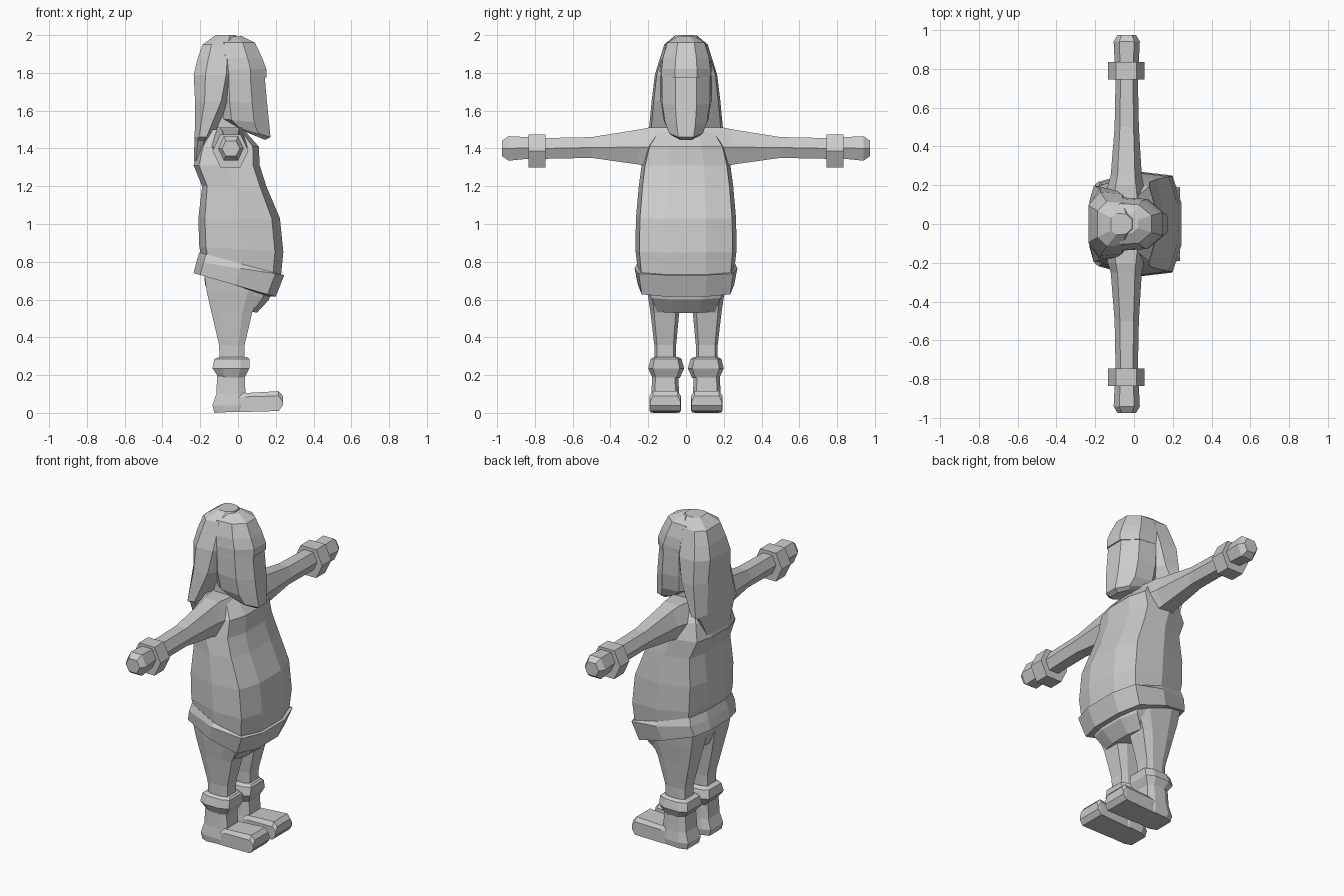
import bpy, bmesh

grey = bpy.data.materials.new("stone grey")
grey.diffuse_color = (0.6, 0.6, 0.6, 1)

# Half outlines: (share of depth from back to front, share of half width)
BODY = [(1, .4), (.9, .92), (.5, 1), (.08, .8), (0, .35)]
ROUND = [(1, .42), (.72, .94), (.3, 1), (.06, .6)]
BOX = [(1, .75), (.75, 1), (.25, 1), (0, .75)]
SQUARE = [(1, 1), (0, 1)]


def ring(half, zb, xb, xf, w, y=0, zf=None):
    """Closed outline, symmetric about y, tilted from zb (back) to zf (front)."""
    zf = zb if zf is None else zf
    both = half + [(d, -s) for d, s in reversed(half)]
    return [(xb + d * (xf - xb), y + s * w, zb + d * (zf - zb)) for d, s in both]


def loft(name, rings, mirror=False):
    """Skin a row of rings, with caps, optionally mirrored across y = 0."""
    bm = bmesh.new()
    rows = [[bm.verts.new(p) for p in r] for r in rings]
    n = len(rows[0])
    for a, b in zip(rows, rows[1:]):
        for i in range(n):
            j = (i + 1) % n
            bm.faces.new((a[i], a[j], b[j], b[i]))
    bm.faces.new(rows[0])
    bm.faces.new(rows[-1])
    bmesh.ops.recalc_face_normals(bm, faces=bm.faces)
    me = bpy.data.meshes.new(name)
    bm.to_mesh(me)
    bm.free()
    me.materials.append(grey)
    ob = bpy.data.objects.new(name, me)
    bpy.context.collection.objects.link(ob)
    if mirror:
        ob.modifiers.new("mirror", 'MIRROR').use_axis = (False, True, False)
    return ob


def stack(name, half, rows, mirror=False):
    return loft(name, [ring(half, *r) for r in rows], mirror)


# Tunic: rounded belly, shoulder blades, sloping chest top
stack("tunic", BODY, [
    (.80, -.19, .225, .255, 0, .70),
    (.88, -.205, .24, .268, 0, .85),
    (1.03, -.21, .222, .265),
    (1.20, -.19, .15, .25),
    (1.31, -.235, .115, .235),
    (1.41, -.21, .11, .21),
    (1.50, -.15, .03, .15)])

# Tilted hem band around the hips
stack("tunic_hem", BODY, [
    (.85, -.205, .235, .26, 0, .73),
    (.80, -.22, .245, .272, 0, .73),
    (.74, -.235, .20, .255, 0, .615),
    (.74, -.18, .16, .20, 0, .615)])

# Hips and crotch
stack("hips", BODY, [
    (.76, -.18, .18, .22, 0, .66),
    (.68, -.175, .165, .20, 0, .60),
    (.58, -.13, .10, .165, 0, .53)])

# Legs
stack("leg", BOX, [
    (.74, -.18, .13, .10, .115),
    (.64, -.165, .125, .092, .112),
    (.53, -.14, .075, .076, .112),
    (.36, -.10, .035, .058, .11),
    (.18, -.095, .03, .055, .11)], True)

# Faceted anklets
stack("anklet", BOX, [
    (.295, -.10, .05, .065, .105),
    (.285, -.125, .06, .082, .105),
    (.235, -.135, .06, .095, .105),
    (.185, -.10, .035, .072, .105)], True)

# Boots: upright shaft and long toe
stack("boot_shaft", BOX, [
    (.20, -.11, .035, .068, .11),
    (.10, -.115, .04, .074, .11),
    (.04, -.135, .05, .082, .11),
    (.0, -.125, .05, .078, .11, .01)], True)
loft("boot_toe", [
    [(x, .11 + s * w, z) for s, z in ((-1, z0), (1, z0), (1, z1), (.8, z2), (-.8, z2), (-1, z1))]
    for x, w, z0, z1, z2 in ((-.08, .07, .005, .07, .10), (.04, .078, .005, .085, .105),
                             (.215, .083, .01, .09, .115), (.237, .08, .04, .06, .09))], True)


def arm_ring(y, x0, x1, z0, z1):
    """Hexagon across the arm direction."""
    m, q = (z0 + z1) / 2, (x1 - x0) * .22
    return [(x0, y, m), (x0 + q, y, z1), (x1 - q, y, z1),
            (x1, y, m), (x1 - q, y, z0), (x0 + q, y, z0)]


# Arms with fists, tapering out from the shoulder
loft("arm", [arm_ring(*r) for r in (
    (.06, -.17, .08, 1.30, 1.51), (.20, -.135, .05, 1.305, 1.51),
    (.25, -.12, .04, 1.315, 1.50), (.50, -.10, .025, 1.35, 1.46),
    (.75, -.095, .02, 1.345, 1.455), (.84, -.10, .025, 1.345, 1.46),
    (.94, -.105, .03, 1.335, 1.465), (.975, -.085, .01, 1.36, 1.44))], True)

# Bracelets
loft("bracelet", [arm_ring(y, -.135, .055, 1.30, 1.475) for y in (.745, .835)], True)

# Neck
stack("neck", BOX, [(1.46, -.14, .04, .09), (1.62, -.14, .05, .09)])

# Face with a long tapering jaw
stack("face", ROUND, [
    (1.83, -.12, .135, .132),
    (1.77, -.13, .142, .135),
    (1.66, -.13, .155, .134, 0, 1.63),
    (1.56, -.12, .165, .118, 0, 1.53),
    (1.53, -.06, .172, .095, 0, 1.46),
    (1.52, -.04, .145, .075, 0, 1.445)])

# Forehead cap, slightly proud of the face
stack("fringe", ROUND, [
    (1.985, -.10, .02, .05, 0, 1.995),
    (1.96, -.14, .09, .105),
    (1.88, -.15, .128, .13),
    (1.82, -.15, .15, .137),
    (1.79, -.15, .15, .137, 0, 1.775)])

# Long hair: crown, side locks and the fall down the back
stack("hair", ROUND, [
    (2.0, -.125, -.01, .055),
    (1.95, -.20, .0, .115),
    (1.87, -.23, .01, .14),
    (1.79, -.25, .01, .165),
    (1.65, -.24, -.03, .182),
    (1.46, -.235, -.14, .20),
    (1.44, -.235, -.16, .165),
    (1.33, -.237, -.19, .11)])
